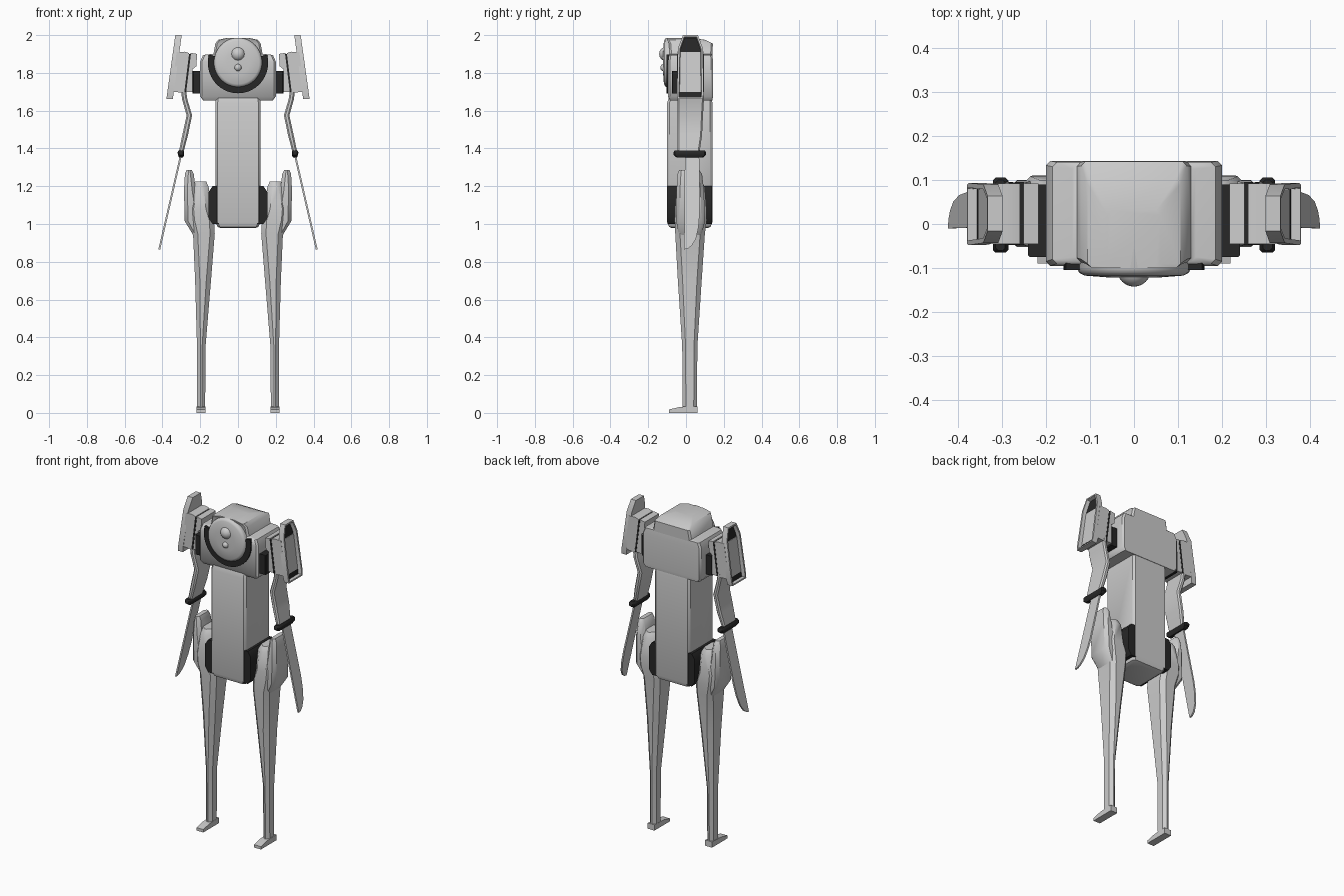
import bpy, bmesh, math
from mathutils import Matrix

cube = bpy.data.objects.get("Cube")
if cube:
    bpy.data.objects.remove(cube, do_unlink=True)


def material(name, value):
    m = bpy.data.materials.new(name)
    m.use_nodes = True
    col = (value, value, value, 1)
    m.diffuse_color = col
    m.node_tree.nodes["Principled BSDF"].inputs["Base Color"].default_value = col
    return m


GREY = material("light grey", 0.6)
DARK = material("near black", 0.02)


def finish(name, bm, mats, mirror=False, angle=40):
    bmesh.ops.recalc_face_normals(bm, faces=bm.faces)
    me = bpy.data.meshes.new(name)
    bm.to_mesh(me)
    bm.free()
    for m in mats:
        me.materials.append(m)
    ob = bpy.data.objects.new(name, me)
    bpy.context.collection.objects.link(ob)
    bpy.ops.object.select_all(action='DESELECT')
    ob.select_set(True)
    bpy.context.view_layer.objects.active = ob
    bpy.ops.object.shade_smooth_by_angle(angle=math.radians(angle))
    if mirror:
        ob.modifiers.new("Mirror", 'MIRROR')
    return ob


def bridge(bm, rings):
    """Skin a list of equal vertex rings and cap both ends."""
    for a, b in zip(rings, rings[1:]):
        n = len(a)
        for i in range(n):
            j = (i + 1) % n
            bm.faces.new((a[i], a[j], b[j], b[i]))
    return bm.faces.new(rings[0]), bm.faces.new(rings[-1])


def loft(name, sections, mat, c, mirror=False):
    """Stack chamfered rectangles given as (z, x0, x1, y0, y1)."""
    bm = bmesh.new()
    rings = []
    for z, x0, x1, y0, y1 in sections:
        k = min(c, 0.4 * (x1 - x0), 0.4 * (y1 - y0))
        pts = [(x0 + k, y0), (x1 - k, y0), (x1, y0 + k), (x1, y1 - k),
               (x1 - k, y1), (x0 + k, y1), (x0, y1 - k), (x0, y0 + k)]
        rings.append([bm.verts.new((x, y, z)) for x, y in pts])
    bridge(bm, rings)
    return finish(name, bm, [mat], mirror)


def prism_y(name, pts, y0, y1, mat, mirror=False):
    """Extrude an x-z outline along y."""
    bm = bmesh.new()
    bridge(bm, [[bm.verts.new((x, y, z)) for x, z in pts] for y in (y0, y1)])
    return finish(name, bm, [mat], mirror)


def leaning_plate(name, pts, lean, thick, mat, recess=None):
    """Extrude a y-z outline sideways, with x following lean(z)."""
    bm = bmesh.new()
    rings = [[bm.verts.new((lean(z) + t, y, z)) for y, z in pts] for t in (0, thick)]
    outer = bridge(bm, rings)[1]
    mats = [mat]
    if recess:
        bmesh.ops.recalc_face_normals(bm, faces=bm.faces)
        bmesh.ops.inset_individual(bm, faces=[outer], thickness=0.011)
        bmesh.ops.inset_individual(bm, faces=[outer], thickness=0.003, depth=-0.022)
        outer.material_index = 1
        mats.append(recess)
    return finish(name, bm, mats, True, 30)


def ball(name, r, loc, mat):
    bm = bmesh.new()
    bmesh.ops.create_uvsphere(bm, u_segments=24, v_segments=16, radius=r,
                              matrix=Matrix.Translation(loc))
    return finish(name, bm, [mat])


# Torso and hip blocks
loft("torso", [(0.978, -.09, .09, -.075, .115), (0.985, -.108, .108, -.09, .13),
               (1.01, -.12, .12, -.1, .14), (1.64, -.12, .12, -.1, .14),
               (1.67, -.115, .115, -.09, .135)], GREY, 0.012)
prism_y("hip_joint", [(.1, 1.0), (.135, 1.0), (.155, 1.03), (.155, 1.17), (.135, 1.2), (.1, 1.2)],
        -.098, .138, DARK, True)

# Chest and the raised back of the head
loft("chest", [(1.655, -.185, .185, -.085, .14), (1.675, -.2, .2, -.095, .143),
               (1.86, -.2, .2, -.095, .143), (1.895, -.185, .185, -.09, .14),
               (1.9, -.14, .14, -.085, .135)], GREY, 0.01)
loft("head_hump", [(1.87, -.135, .135, -.085, .14), (1.955, -.12, .12, -.09, .142),
                   (1.975, -.105, .105, -.1, .1), (1.985, -.06, .06, -.1, .03)], GREY, 0.01)

# Round face with eye and mouth bulbs
HEAD_Z = 1.855
bm = bmesh.new()
rings = []
for r, y in [(.127, 0), (.128, -.1), (.125, -.11), (.112, -.117), (.06, -.121), (.01, -.122)]:
    rings.append([bm.verts.new((r * math.cos(a), y, HEAD_Z + 1.02 * r * math.sin(a)))
                  for a in (math.tau * i / 48 for i in range(48))])
bridge(bm, rings)
finish("face", bm, [GREY], angle=50)
ball("eye", .038, (0, -.104, 1.9), GREY)
ball("mouth", .019, (0, -.117, 1.828), GREY)

# Dark crescent collar under the face
arc = [math.radians(-195 + 210 * i / 30) for i in range(31)]
collar = [(.16 * math.cos(a), HEAD_Z + .163 * math.sin(a)) for a in arc]
collar += [(.12 * math.cos(a), HEAD_Z + .12 * math.sin(a)) for a in reversed(arc)]
prism_y("collar", collar, -.104, -.08, DARK)

# Shoulders
loft("shoulder_axle", [(1.69, .18, .24, -.075, .09), (1.81, .18, .24, -.075, .09)], DARK, .004, True)
prism_y("shoulder_inner", [(.216, 1.9), (.25, 1.906), (.276, 1.7), (.24, 1.7), (.24, 1.82), (.221, 1.835)],
        -.045, .092, GREY, True)
prism_y("shoulder_seam", [(.249, 1.9), (.259, 1.9), (.284, 1.7), (.274, 1.7)], -.048, .094, DARK, True)
prism_y("shoulder_block", [(.258, 1.905), (.282, 1.912), (.325, 1.91), (.352, 1.7), (.283, 1.695)],
        -.045, .092, GREY, True)
leaning_plate("shoulder_pad",
              [(-.045, 1.663), (.088, 1.663), (.093, 1.69), (.09, 1.93), (.063, 2.0),
               (-.016, 2.0), (-.043, 1.93), (-.048, 1.69)],
              lambda z: .345 - (z - 1.663) * .14, .034, GREY, DARK)

# Arms, guards and blades
loft("arm", [(1.72, .277, .303, -.045, .092), (1.66, .268, .296, -.045, .095),
             (1.575, .243, .272, -.045, .09), (1.47, .265, .295, -.046, .085),
             (1.37, .291, .316, -.046, .07)], GREY, 0.008, True)
loft("blade_guard", [(1.352, .292, .312, -.05, .09), (1.365, .285, .318, -.065, .105),
                     (1.38, .285, .32, -.065, .105), (1.39, .292, .314, -.06, .1)], DARK, .006, True)
leaning_plate("blade", [(-.006, 1.37), (.07, 1.37), (.072, 1.05), (.066, .98), (.052, .92),
                        (.03, .885), (.01, .87), (-.01, .865), (-.008, 1.1)],
              lambda z: .298 + (1.36 - z) * .23, .01, GREY)

# Legs: shin and thigh, raised outer hip plate, foot
loft("leg", [(0, .174, .217, -.018, .058), (.35, .172, .217, -.02, .06),
             (.7, .143, .227, -.043, .083), (.95, .123, .238, -.057, .1),
             (1.02, .127, .255, -.06, .11), (1.08, .145, .26, -.058, .108),
             (1.195, .155, .24, -.05, .1), (1.225, .168, .228, -.035, .085)], GREY, 0.025, True)
loft("hip_plate", [(.93, .2, .23, -.035, .08), (1.015, .2, .282, -.052, .1),
                   (1.18, .225, .286, -.05, .095), (1.265, .234, .281, -.045, .085),
                   (1.287, .245, .272, -.035, .07)], GREY, 0.018, True)
bm = bmesh.new()
foot = [(-.09, 0), (-.09, .018), (-.03, .032), (.06, .035), (.06, 0)]
bridge(bm, [[bm.verts.new((x, y, z)) for y, z in foot] for x in (.173, .219)])
finish("foot", bm, [GREY], True)
